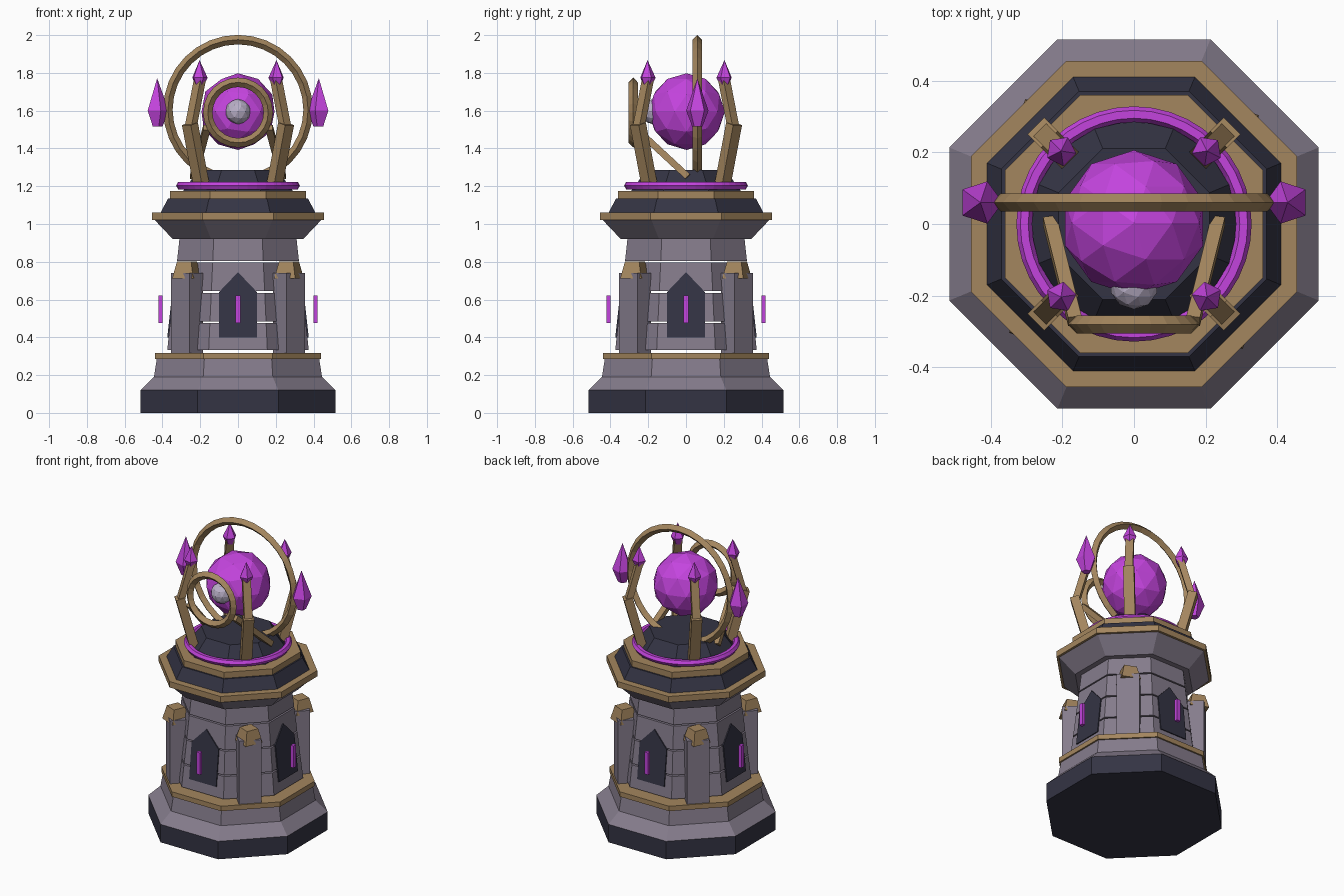
import bpy, bmesh, math
from mathutils import Vector, Matrix

if "Cube" in bpy.data.objects:
    bpy.data.objects.remove(bpy.data.objects["Cube"])

def srgb(r, g, b):
    lin = lambda c: (c / 255 / 12.92) if c < 10 else ((c / 255 + 0.055) / 1.055) ** 2.4
    return (lin(r), lin(g), lin(b), 1)

def material(name, rgb):
    m = bpy.data.materials.new(name)
    m.diffuse_color = srgb(*rgb)
    m.use_nodes = True
    m.node_tree.nodes["Principled BSDF"].inputs["Base Color"].default_value = m.diffuse_color
    return m

STONE = material("grey_stone", (133, 124, 140))
DARK = material("dark_slate", (52, 52, 68))
GOLD = material("aged_gold", (164, 134, 94))
PURPLE = material("glowing_purple", (196, 68, 222))
PALE = material("pale_lilac", (186, 176, 200))

def finish(name, bm, mat):
    bmesh.ops.recalc_face_normals(bm, faces=bm.faces)
    me = bpy.data.meshes.new(name)
    bm.to_mesh(me)
    bm.free()
    me.materials.append(mat)
    ob = bpy.data.objects.new(name, me)
    bpy.context.collection.objects.link(ob)
    return ob

def lathe(name, rings, mat, sides=8, start=math.pi / 8, centre=(0, 0), apothem=True):
    """Stack of polygon rings given as (size, z), closed at both ends."""
    bm = bmesh.new()
    k = 1 / math.cos(math.pi / sides) if apothem else 1
    loops = []
    for r, z in rings:
        loops.append([bm.verts.new((centre[0] + r * k * math.cos(start + 2 * math.pi * i / sides),
                                    centre[1] + r * k * math.sin(start + 2 * math.pi * i / sides), z))
                      for i in range(sides)])
    for a, b in zip(loops, loops[1:]):
        for i in range(sides):
            j = (i + 1) % sides
            bm.faces.new((a[i], a[j], b[j], b[i]))
    bm.faces.new(loops[0])
    bm.faces.new(loops[-1])
    bmesh.ops.remove_doubles(bm, verts=bm.verts, dist=0.0005)
    return finish(name, bm, mat)

def beam(name, p, q, side, w, d, mat):
    """Box from p to q, w wide along side and d deep."""
    p, q = Vector(p), Vector(q)
    z = (q - p).normalized()
    x = Vector(side)
    x = (x - z * x.dot(z)).normalized()
    y = z.cross(x)
    rot = Matrix((x, y, z)).transposed().to_4x4()
    bm = bmesh.new()
    bmesh.ops.create_cube(bm, size=1, matrix=Matrix.Translation((p + q) / 2) @ rot
                          @ Matrix.Diagonal((w, d, (q - p).length, 1)))
    return finish(name, bm, mat)

def ring(name, loc, major, minor, segs, sides, mat, upright=True):
    bm = bmesh.new()
    grid = []
    for i in range(segs):
        a = 2 * math.pi * i / segs
        row = []
        for j in range(sides):
            t = 2 * math.pi * j / sides
            r, h = major + minor * math.cos(t), minor * math.sin(t)
            u, v = r * math.cos(a), r * math.sin(a)
            off = Vector((u, h, v)) if upright else Vector((u, v, h))
            row.append(bm.verts.new(Vector(loc) + off))
        grid.append(row)
    for i in range(segs):
        for j in range(sides):
            n, m = (i + 1) % segs, (j + 1) % sides
            bm.faces.new((grid[i][j], grid[n][j], grid[n][m], grid[i][m]))
    return finish(name, bm, mat)

def ball(name, loc, radius, mat):
    bm = bmesh.new()
    bmesh.ops.create_icosphere(bm, subdivisions=2, radius=radius, matrix=Matrix.Translation(loc))
    return finish(name, bm, mat)

def wall(z):
    """Distance of the tapered tower wall from the axis."""
    return 0.375 - 0.11 * (z - 0.33)

# Plinth
lathe("plinth_foot", [(0.515, 0), (0.515, 0.12)], DARK)
lathe("plinth_step", [(0.515, 0.12), (0.445, 0.19), (0.43, 0.285)], STONE)
lathe("plinth_band", [(0.44, 0.285), (0.44, 0.318)], GOLD)

# Tower courses separated by thin joints
for i, (lo, hi) in enumerate([(0.333, 0.476), (0.485, 0.636), (0.645, 0.796), (0.805, 0.92)]):
    lathe(f"tower_course_{i}", [(wall(lo), lo), (wall(hi), hi)], STONE)

# Collar and roof
lathe("collar", [(0.345, 0.92), (0.44, 1.02)], STONE)
lathe("collar_band", [(0.455, 1.02), (0.455, 1.06)], GOLD)
lathe("roof_slope", [(0.41, 1.06), (0.37, 1.135)], DARK)
lathe("roof_band", [(0.36, 1.135), (0.36, 1.175)], GOLD)
lathe("roof_cap", [(0.29, 1.175), (0.21, 1.285)], DARK)
ring("glow_ring", (0, 0, 1.203), 0.306, 0.022, 40, 6, PURPLE, upright=False)

# Pointed windows with floating light bars on four sides
outline = [(-0.1, 0.4), (0.1, 0.4), (0.1, 0.64), (0, 0.745), (-0.1, 0.64)]
for i in range(4):
    turn = Matrix.Rotation(i * math.pi / 2, 4, 'Z')
    bm = bmesh.new()
    outer = [bm.verts.new(turn @ Vector((x, -wall(z) - 0.007, z))) for x, z in outline]
    inner = [bm.verts.new(turn @ Vector((x, -wall(z) + 0.02, z))) for x, z in outline]
    bm.faces.new(outer)
    bm.faces.new(inner)
    for a in range(5):
        b = (a + 1) % 5
        bm.faces.new((outer[a], outer[b], inner[b], inner[a]))
    finish(f"window_{i}", bm, DARK)
    beam(f"window_light_{i}", turn @ Vector((0, -0.41, 0.475)), turn @ Vector((0, -0.41, 0.622)),
         turn @ Vector((1, 0, 0)), 0.028, 0.022, PURPLE)

# Diagonal buttresses, claws and claw crystals
for i in range(4):
    a = math.pi / 4 + i * math.pi / 2
    out = Vector((math.cos(a), math.sin(a), 0))
    tan = Vector((-math.sin(a), math.cos(a), 0))
    at = lambda r, z: out * r + Vector((0, 0, z))
    beam(f"buttress_{i}", at(0.382, 0.318), at(0.382, 0.74), tan, 0.14, 0.1, STONE)
    c = out * 0.382
    lathe(f"buttress_cap_{i}", [(0.085, 0.712), (0.057, 0.802)], GOLD, 4,
          math.pi / 8 + i * math.pi / 2, (c.x, c.y), False)
    beam(f"claw_lower_{i}", at(0.272, 1.2), at(0.36, 1.53), tan, 0.066, 0.055, GOLD)
    beam(f"claw_upper_{i}", at(0.355, 1.51), at(0.285, 1.765), tan, 0.05, 0.04, GOLD)
    c = out * 0.288
    lathe(f"claw_crystal_{i}", [(0.022, 1.73), (0.043, 1.775), (0, 1.868)], PURPLE, 5,
          a, (c.x, c.y), False)

# Central orb with pale pupil
ball("orb", (0, 0.003, 1.595), 0.203, PURPLE)
ball("pupil", (0, -0.17, 1.595), 0.068, PALE)

# Large upright ring, front ring and its struts
ring("large_ring", (0, 0.06, 1.605), 0.371, 0.025, 32, 4, GOLD)
ring("front_ring", (0, -0.28, 1.59), 0.16, 0.025, 24, 4, GOLD)
for s, label in ((-1, "left"), (1, "right")):
    beam(f"ring_strut_{label}", (s * 0.235, 0.01, 1.25), (s * 0.165, -0.27, 1.51),
         (1, 0, 0), 0.038, 0.035, GOLD)
    # Side crystals on the large ring
    lathe(f"side_crystal_{label}", [(0.028, 1.515), (0.062, 1.6), (0, 1.772)], PURPLE, 5,
          math.pi if s > 0 else 0, (s * 0.428, 0.06), False)
